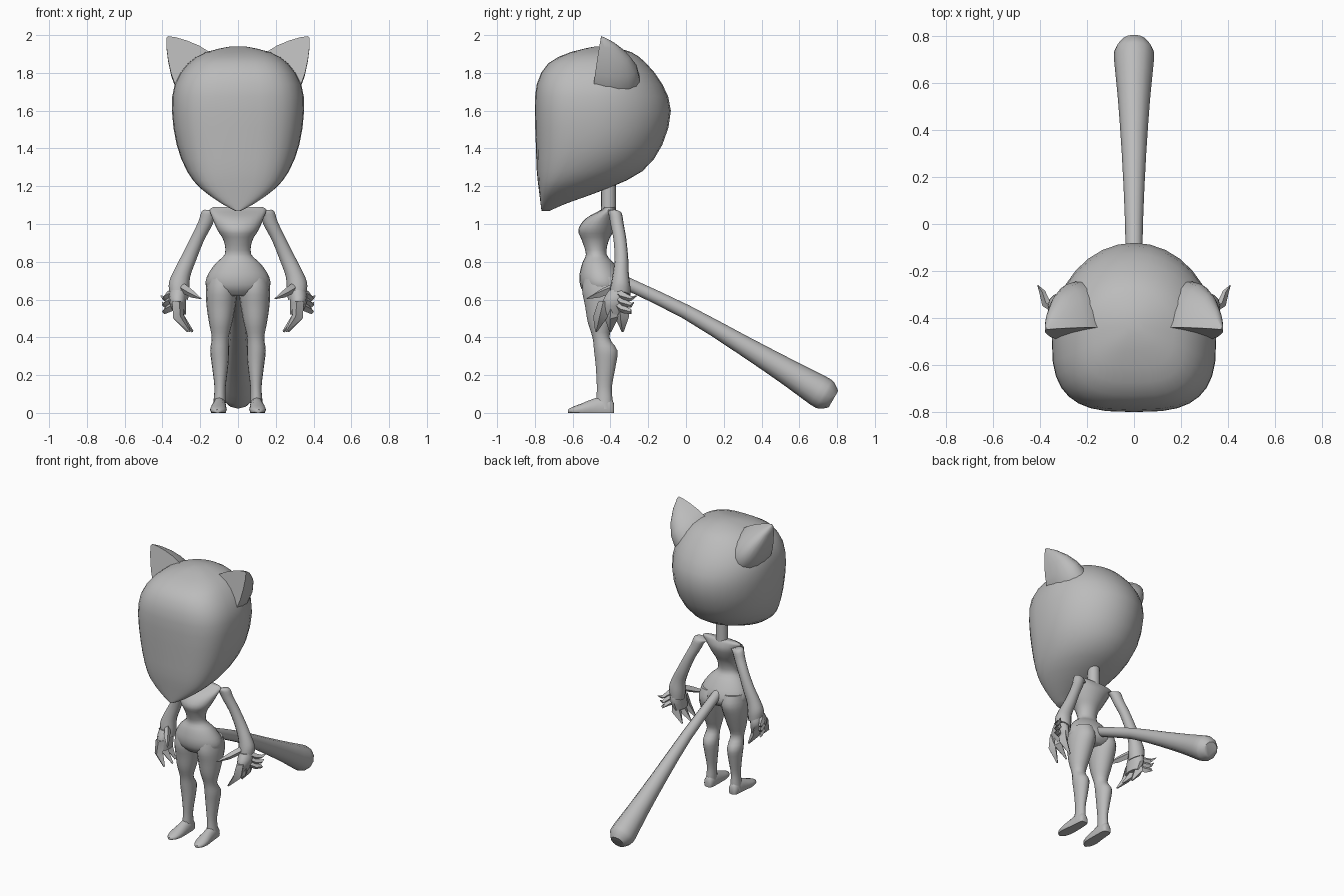
import bpy, bmesh
from math import sin, cos, pi, copysign
from mathutils import Vector

if "Cube" in bpy.data.objects:
    bpy.data.objects.remove(bpy.data.objects["Cube"])

grey = bpy.data.materials.new("plain grey")
grey.use_nodes = True
grey.diffuse_color = (0.5, 0.5, 0.5, 1)
grey.node_tree.nodes["Principled BSDF"].inputs["Base Color"].default_value = (0.5, 0.5, 0.5, 1)


def skin(name, loops, mirror=False, angle=50):
    """Join closed loops of points into one capped, shaded object."""
    bm = bmesh.new()
    rows = [[bm.verts.new(p) for p in loop] for loop in loops]
    n = len(rows[0])
    for a, b in zip(rows, rows[1:]):
        for i in range(n):
            j = (i + 1) % n
            bm.faces.new((a[i], a[j], b[j], b[i]))
    bm.faces.new(rows[0][::-1])
    bm.faces.new(rows[-1])
    bmesh.ops.recalc_face_normals(bm, faces=bm.faces)
    mesh = bpy.data.meshes.new(name)
    bm.to_mesh(mesh)
    bm.free()
    obj = bpy.data.objects.new(name, mesh)
    bpy.context.collection.objects.link(obj)
    mesh.materials.append(grey)
    if mirror:
        obj.modifiers.new("Mirror", 'MIRROR')
    bpy.ops.object.select_all(action='DESELECT')
    obj.select_set(True)
    bpy.context.view_layer.objects.active = obj
    bpy.ops.object.shade_smooth_by_angle(angle=angle * pi / 180)
    return obj


def smooth(keys, steps=3):
    """Catmull-Rom interpolation through rows of numbers."""
    out = []
    for k in range(len(keys) - 1):
        a, b, c, d = (keys[min(max(k + o, 0), len(keys) - 1)] for o in (-1, 0, 1, 2))
        for s in range(steps):
            t = s / steps
            out.append([q + t * (r - p + t * (2*p - 5*q + 4*r - w + t * (3*(q - r) + w - p))) / 2
                        for p, q, r, w in zip(a, b, c, d)])
    return out + [keys[-1]]


def loft(name, keys, u=(1, 0, 0), v=(0, 1, 0), n=16, steps=3, mirror=False, floor=False):
    """Ellipses (x, y, z, radius along u, radius along v) along a path."""
    u, v = Vector(u).normalized(), Vector(v).normalized()
    loops = []
    for x, y, z, ru, rv in smooth(keys, steps):
        loop = [Vector((x, y, z)) + u * ru * cos(2*pi*i/n) + v * rv * sin(2*pi*i/n) for i in range(n)]
        if floor:
            for p in loop:
                p.z = max(p.z, 0)
        loops.append(loop)
    return skin(name, loops, mirror)


def power(value, exponent):
    return copysign(abs(value) ** exponent, value)


# Head: z, front y, widest y, back y, half width; flattened face, round back
head_keys = [
    (1.07, -.765, -.75, -.72, .015), (1.11, -.77, -.73, -.63, .09),
    (1.19, -.78, -.67, -.41, .20), (1.28, -.79, -.58, -.23, .27),
    (1.42, -.795, -.50, -.125, .325), (1.6, -.80, -.48, -.08, .35),
    (1.74, -.79, -.47, -.125, .335), (1.85, -.73, -.46, -.21, .265),
    (1.91, -.61, -.45, -.29, .17), (1.94, -.48, -.44, -.40, .04)]
head_loops = []
for z, front, mid, back, width in smooth(head_keys, 2):
    loop = []
    for i in range(32):
        c, s = cos(2*pi*i/32), sin(2*pi*i/32)
        e = 2/3 if s < 0 else 1
        depth = mid - front if s < 0 else back - mid
        loop.append((width * power(c, e), mid + depth * power(s, e), z))
    head_loops.append(loop)
skin("head", head_loops)

# Ears: half cones with a flat front and a bulging back
inner, outer = Vector((.15, -.44, 1.91)), Vector((.33, -.49, 1.73))
tip, rear = Vector((.375, -.45, 1.99)), Vector((.01, .22, -.06))
ear_loops = []
for t, narrow, deep in ((-.2, 1, 1), (0, 1, 1), (.3, .82, .92), (.6, .55, .7), (.85, .27, .38), (1, .05, .06)):
    centre = (inner + outer) / 2 * (1 - t) + tip * t
    half = (outer - inner) / 2 * narrow
    ear_loops.append([centre + half * cos(pi*i/10) + rear * deep * sin(pi*i/10) for i in range(11)])
skin("ear", ear_loops, True, 40)

# Neck and torso
loft("neck", [(0, -.41, 1.04, .042, .04), (0, -.41, 1.3, .038, .038)], steps=1)
loft("torso", [
    (0, -.405, 1.09, .13, .025), (0, -.41, 1.075, .15, .04), (0, -.445, 1.03, .135, .085),
    (0, -.475, .97, .11, .095), (0, -.48, .91, .075, .07), (0, -.475, .84, .07, .055),
    (0, -.465, .79, .12, .085), (0, -.45, .72, .165, .115), (0, -.44, .66, .165, .115),
    (0, -.44, .62, .10, .08)], n=24)

# Legs and feet
loft("leg", [
    (.085, -.44, .72, .075, .10), (.087, -.435, .65, .083, .115), (.09, -.44, .57, .077, .095),
    (.092, -.45, .48, .062, .07), (.094, -.45, .40, .045, .045), (.097, -.425, .33, .05, .062),
    (.095, -.425, .25, .043, .053), (.095, -.432, .14, .03, .04), (.097, -.432, .07, .032, .043),
    (.1, -.432, .02, .035, .045)], mirror=True)
loft("foot", [
    (.108, -.625, .008, .012, .01), (.106, -.60, .012, .035, .02), (.104, -.55, .017, .044, .034),
    (.1, -.49, .02, .04, .055), (.098, -.43, .02, .036, .07), (.098, -.39, .02, .03, .05),
    (.098, -.38, .015, .015, .02)], v=(0, 0, 1), n=12, steps=2, mirror=True, floor=True)

# Arms, widening to the cuff
loft("arm", [
    (.12, -.39, 1.06, .03, .025), (.152, -.375, 1.055, .04, .035), (.175, -.365, 1.0, .037, .035),
    (.215, -.35, .92, .035, .034), (.26, -.342, .82, .04, .036), (.295, -.345, .74, .046, .042),
    (.312, -.347, .67, .058, .052), (.315, -.35, .62, .055, .055)],
     u=(1, 0, .45), n=12, mirror=True)


def blade(name, points, across, widths, thick):
    """Curved pointed finger or claw with a diamond section."""
    across = Vector(across).normalized()
    loops = []
    for k, p in enumerate(points):
        a, b = Vector(points[max(k - 1, 0)]), Vector(points[min(k + 1, len(points) - 1)])
        side = (b - a).cross(across).normalized() * min(thick, widths[k])
        p = Vector(p)
        loops.append([p + across * widths[k], p + side, p - across * widths[k], p - side])
    skin(name, loops, True, 40)


# Hands: palm, hanging fingers, thumb and swept back claws
loft("palm", [(.315, -.36, .65, .045, .05), (.32, -.37, .59, .045, .075), (.305, -.38, .52, .03, .065)],
     n=10, mirror=True)
for label, y0, y1, x1 in (("front", -.43, -.475, .255), ("middle", -.39, -.40, .24), ("back", -.345, -.335, .265)):
    blade(label + "_finger", [(.32, y0, .59), (.315, (y0 + y1) / 2, .51), (x1, y1, .43)],
          (.25, 1, 0), (.035, .04, .006), .03)
blade("thumb", [(.29, -.39, .66), (.25, -.45, .635), (.195, -.525, .605)], (0, .3, 1), (.03, .025, .003), .02)
for label, z, tip_x, tip_y in (("upper", .63, .41, -.26), ("middle", .595, .40, -.275), ("lower", .56, .38, -.295)):
    blade(label + "_claw", [(.32, -.37, z + .02), (.375, -.335, z - .01), (.39, -.29, z - .025), (tip_x, tip_y, z - .01)],
          (0, 0, 1), (.03, .022, .013, .002), .02)

# Tail, thickening towards a blunt end
loft("tail", [
    (0, -.40, .73, .03, .03), (0, -.28, .67, .034, .034), (0, 0, .535, .038, .038),
    (0, .30, .36, .052, .052), (0, .55, .21, .07, .07), (0, .70, .118, .085, .085),
    (0, .745, .092, .08, .08), (0, .78, .072, .05, .05)], v=(0, .5, .86), n=12, steps=2)
